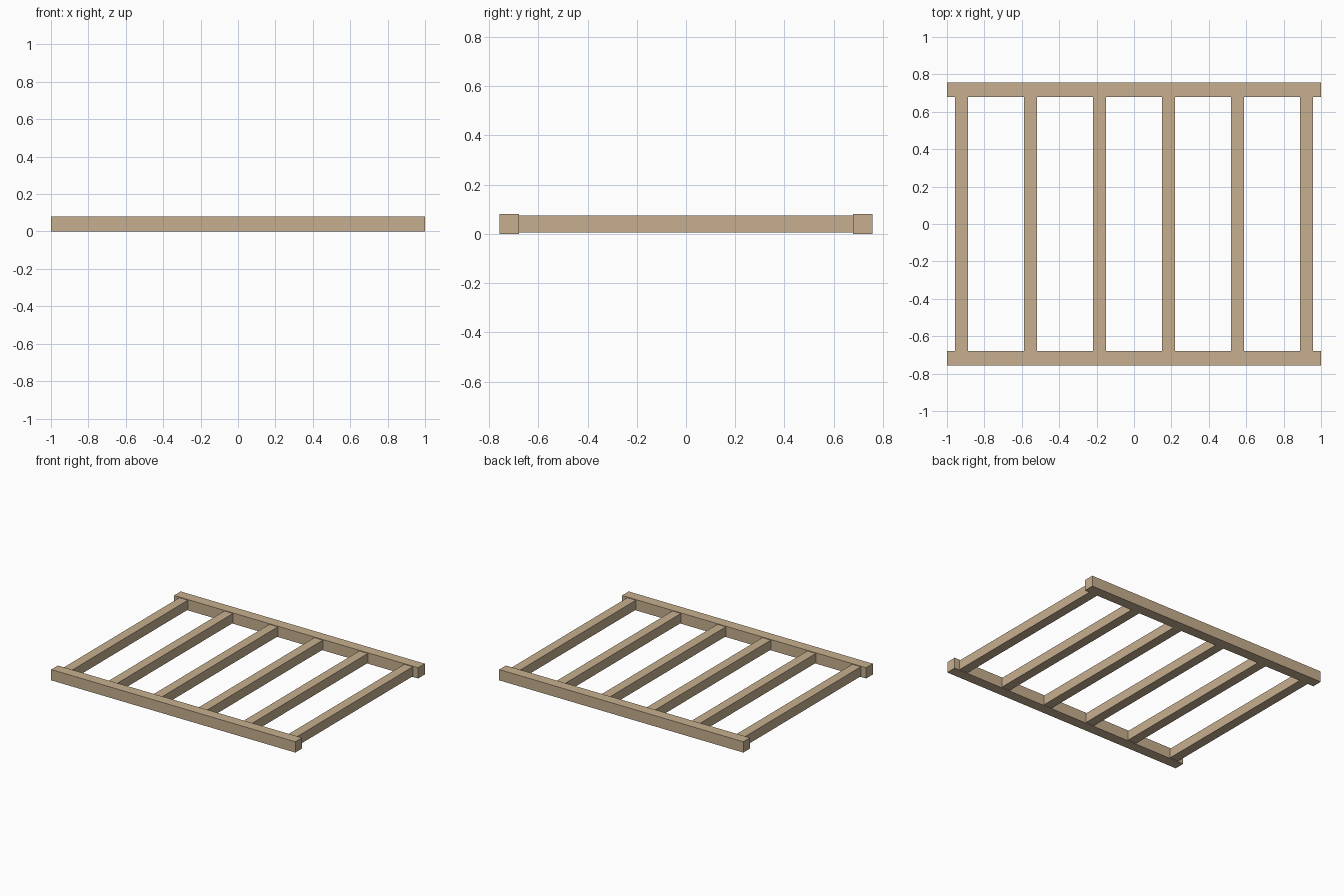
import bpy

if "Cube" in bpy.data.objects:
    bpy.data.objects.remove(bpy.data.objects["Cube"])

# One light wood colour for the whole frame
wood = bpy.data.materials.new("light_wood")
wood.diffuse_color = (0.565, 0.429, 0.275, 1.0)
wood.use_nodes = True
wood.node_tree.nodes["Principled BSDF"].inputs["Base Color"].default_value = wood.diffuse_color

RAIL_LEN, RAIL_W, RAIL_H = 2.0, 0.078, 0.08
HALF_DEPTH = 0.757
SLAT_W, SLAT_H, SLAT_STEP, SLAT_COUNT = 0.07, 0.07, 0.3685, 6


def beam(name, size, location):
    """Box beam with its size baked into the mesh."""
    bpy.ops.mesh.primitive_cube_add(size=1, location=location)
    ob = bpy.context.object
    ob.name = name
    ob.scale = size
    bpy.ops.object.transform_apply(location=False, rotation=False, scale=True)
    ob.data.materials.append(wood)
    return ob


# Long rails at front and back
for name, side in (("front_rail", -1), ("back_rail", 1)):
    beam(name, (RAIL_LEN, RAIL_W, RAIL_H),
         (0, side * (HALF_DEPTH - RAIL_W / 2), RAIL_H / 2))

# Evenly spaced cross slats, slightly thinner than the rails
slat_len = 2 * (HALF_DEPTH - RAIL_W)
for i in range(SLAT_COUNT):
    x = (i - (SLAT_COUNT - 1) / 2) * SLAT_STEP
    beam(f"cross_slat_{i + 1}", (SLAT_W, slat_len, SLAT_H), (x, 0, RAIL_H / 2))
